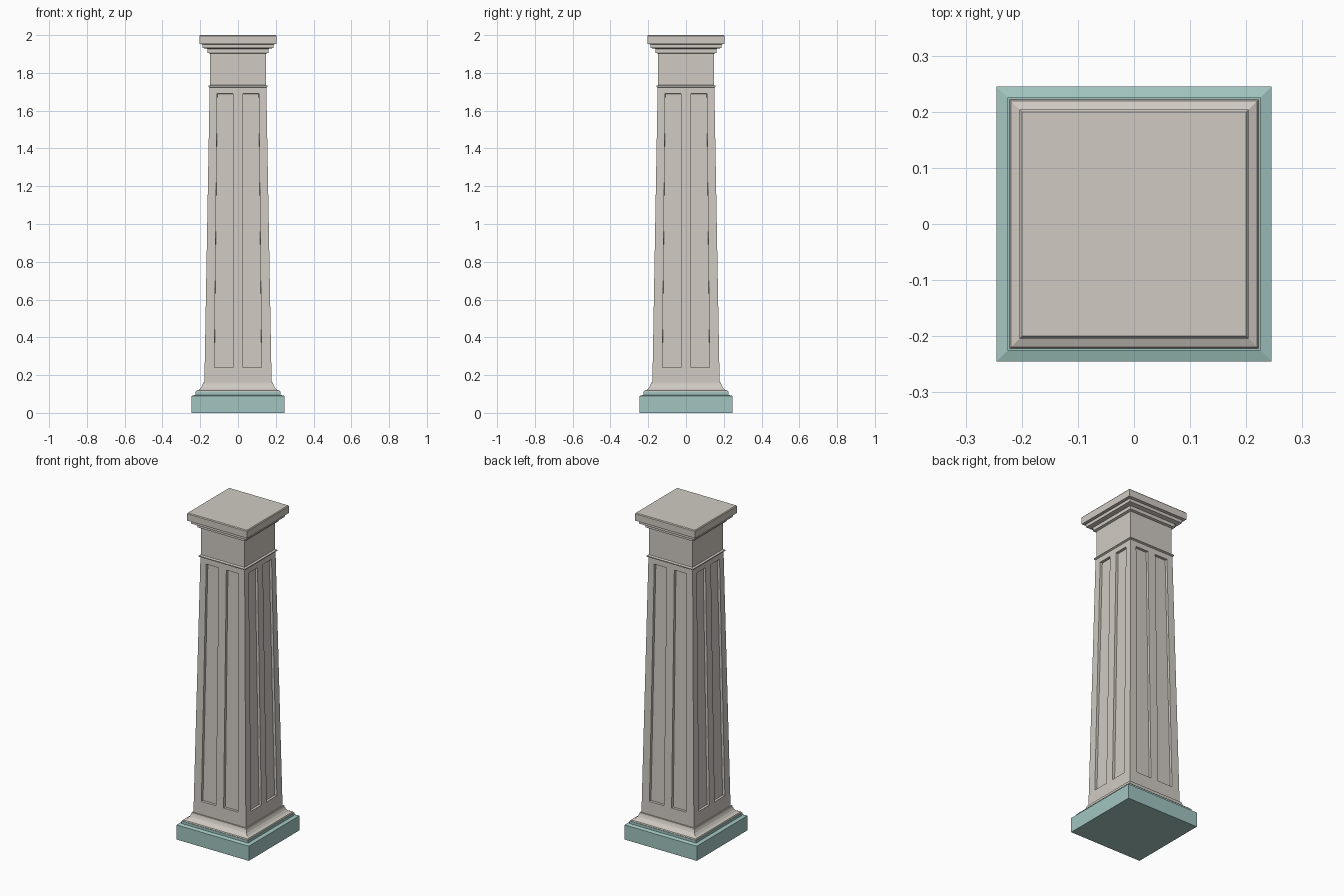
import bpy, bmesh
from mathutils import Matrix

if "Cube" in bpy.data.objects:
    bpy.data.objects.remove(bpy.data.objects["Cube"])


def material(name, rgb):
    m = bpy.data.materials.new(name)
    m.diffuse_color = (*rgb, 1)
    m.use_nodes = True
    m.node_tree.nodes["Principled BSDF"].inputs["Base Color"].default_value = m.diffuse_color
    return m


stone = material("warm_stone", (0.63, 0.59, 0.54))
teal = material("pale_teal", (0.36, 0.56, 0.53))


def finish(bm, name, mat):
    bmesh.ops.recalc_face_normals(bm, faces=bm.faces)
    me = bpy.data.meshes.new(name)
    bm.to_mesh(me)
    bm.free()
    me.materials.append(mat)
    ob = bpy.data.objects.new(name, me)
    bpy.context.collection.objects.link(ob)
    return ob


def square_moulding(name, profile, mat):
    """Sweep a (half width, height) profile round a square, capped at both ends."""
    bm = bmesh.new()
    rings = [[bm.verts.new((sx * h, sy * h, z))
              for sx, sy in ((-1, -1), (1, -1), (1, 1), (-1, 1))]
             for h, z in profile]
    for a, b in zip(rings, rings[1:]):
        for i in range(4):
            j = (i + 1) % 4
            bm.faces.new((a[i], a[j], b[j], b[i]))
    bm.faces.new(rings[0][::-1])
    bm.faces.new(rings[-1])
    return finish(bm, name, mat)


# Plinth
square_moulding("plinth", [(0.245, 0), (0.245, 0.09), (0.225, 0.096), (0.225, 0.112)], teal)

# Flared base moulding
square_moulding("base_moulding", [(0.222, 0.112), (0.219, 0.118), (0.204, 0.124), (0.193, 0.136),
                                  (0.187, 0.15), (0.185, 0.16), (0.178, 0.16)], stone)

# Tapered shaft with two sunken panels on each side
Z0, Z1, H0, H1 = 0.155, 1.725, 0.178, 0.150
bm = bmesh.new()
panels = []
for k in range(4):
    turn = Matrix.Rotation(k * 1.5707963, 4, 'Z')
    rows = []
    for z in (Z0, 0.24, 1.69, Z1):
        t = (z - Z0) / (Z1 - Z0)
        h = H0 + (H1 - H0) * t
        outer = 0.126 - 0.016 * t
        rows.append([bm.verts.new(turn @ Matrix.Translation((x, -h, z)).translation)
                     for x in (-h, -outer, -0.026, 0.026, outer, h)])
    for r in range(3):
        for c in range(5):
            f = bm.faces.new((rows[r][c], rows[r][c + 1], rows[r + 1][c + 1], rows[r + 1][c]))
            if r == 1 and c in (1, 3):
                panels.append(f)
bm.normal_update()
bmesh.ops.inset_individual(bm, faces=panels, thickness=0.001, depth=-0.015)
bmesh.ops.remove_doubles(bm, verts=bm.verts, dist=0.0001)
finish(bm, "shaft", stone)

# Neck ring, neck and stepped capital
square_moulding("neck_ring", [(0.150, 1.722), (0.157, 1.726), (0.157, 1.732), (0.147, 1.737)], stone)
square_moulding("neck", [(0.147, 1.73), (0.147, 1.91)], stone)
square_moulding("capital", [(0.147, 1.902), (0.161, 1.906), (0.161, 1.927), (0.187, 1.932),
                            (0.187, 1.951), (0.204, 1.953), (0.204, 1.995), (0.200, 2.0)], stone)
